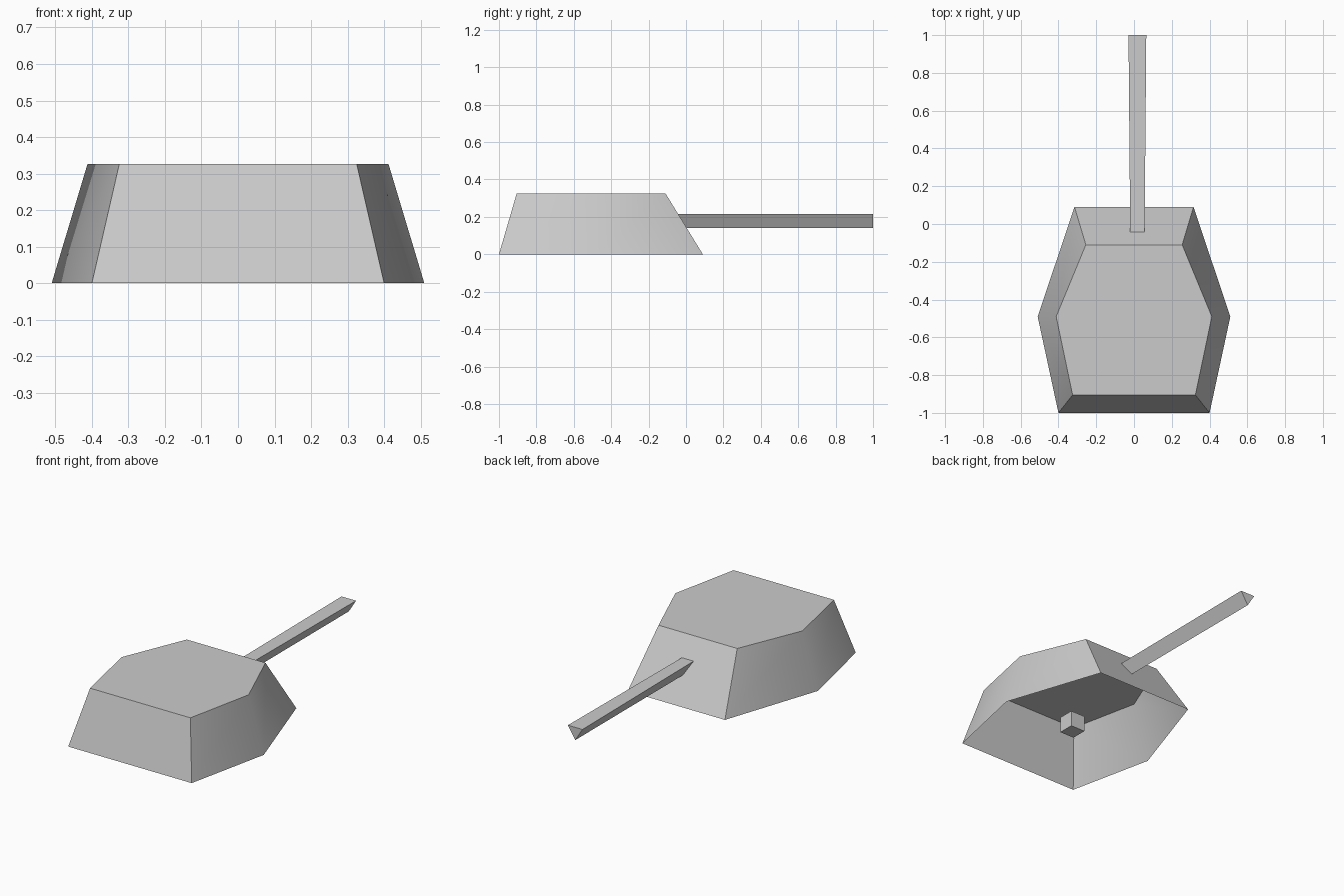
import bpy
import bmesh
from mathutils import Matrix

default = bpy.data.objects.get("Cube")
if default:
    bpy.data.objects.remove(default, do_unlink=True)

# One plain grey for every part
GREY = (0.6, 0.6, 0.6, 1)
grey = bpy.data.materials.new("plain_grey")
grey.use_nodes = True
grey.diffuse_color = GREY
grey.node_tree.nodes["Principled BSDF"].inputs["Base Color"].default_value = GREY


def finish(name, bm):
    mesh = bpy.data.meshes.new(name)
    bm.to_mesh(mesh)
    bm.free()
    mesh.materials.append(grey)
    obj = bpy.data.objects.new(name, mesh)
    bpy.context.collection.objects.link(obj)
    return obj


def loft(bm, lower, upper):
    """Join two rings of points with quads and return both rings."""
    a = [bm.verts.new(p) for p in lower]
    b = [bm.verts.new(p) for p in upper]
    n = len(a)
    for i in range(n):
        j = (i + 1) % n
        bm.faces.new((a[i], a[j], b[j], b[i]))
    return a, b


def mirrored_ring(half, z):
    """Closed outline from its +x half, listed front to back."""
    return [(x, y, z) for x, y in half] + [(-x, y, z) for x, y in reversed(half)]


# Turret shell: six sloping walls and a flat roof, open underneath
bm = bmesh.new()
base = mirrored_ring([(0.4, -1), (0.51, -0.49), (0.315, 0.09)], 0)
roof = mirrored_ring([(0.325, -0.905), (0.412, -0.49), (0.255, -0.11)], 0.326)
_, top = loft(bm, base, roof)
bm.faces.new(top)
turret = finish("turret_shell", bm)

# Gun barrel: three-sided bar with its flat side up, wider at the muzzle
bm = bmesh.new()


def triangle(y, half_width):
    x = 0.018
    return [(x - half_width, y, 0.215), (x, y, 0.14), (x + half_width, y, 0.215)]


inner, muzzle = loft(bm, triangle(-0.06, 0.038), triangle(1, 0.047))
bm.faces.new(inner)
bm.faces.new(muzzle)
bmesh.ops.recalc_face_normals(bm, faces=bm.faces)
finish("gun_barrel", bm)

# Small block under the middle of the turret
bm = bmesh.new()
bmesh.ops.create_cube(bm, size=0.094, matrix=Matrix.Translation((0.017, -0.51, 0.047)))
finish("pivot_block", bm)

# Soften only the shallow bend between the side walls
bpy.ops.object.select_all(action="DESELECT")
turret.select_set(True)
bpy.context.view_layer.objects.active = turret
bpy.ops.object.shade_smooth_by_angle(angle=0.61)
